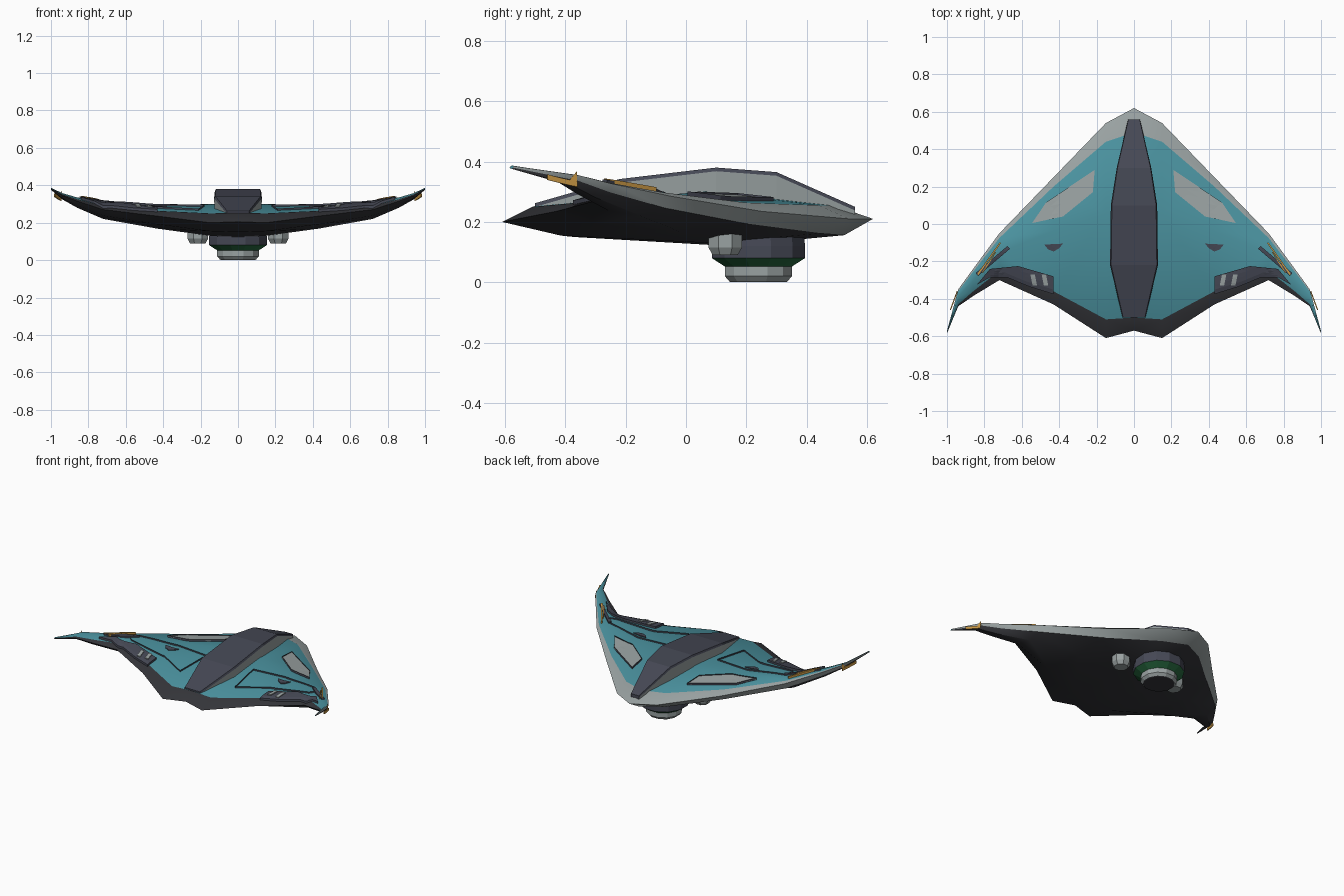
import bpy, bmesh
from math import cos, sin, pi
from mathutils import Vector
from mathutils.bvhtree import BVHTree

if "Cube" in bpy.data.objects:
    bpy.data.objects.remove(bpy.data.objects["Cube"], do_unlink=True)


def material(name, r, g, b):
    m = bpy.data.materials.new(name)
    m.use_nodes = True
    m.diffuse_color = (r, g, b, 1)
    bsdf = next(n for n in m.node_tree.nodes if n.type == 'BSDF_PRINCIPLED')
    bsdf.inputs["Base Color"].default_value = (r, g, b, 1)
    return m


teal = material("teal", .07, .29, .35)
light = material("light grey", .32, .36, .36)
slate = material("slate", .06, .065, .09)
dark = material("dark grey", .035, .036, .042)
green = material("green", .02, .14, .05)
orange = material("orange", .6, .32, .06)


def finish(name, bm, mats, smooth=None):
    bmesh.ops.recalc_face_normals(bm, faces=bm.faces)
    mesh = bpy.data.meshes.new(name)
    bm.to_mesh(mesh)
    bm.free()
    for m in mats:
        mesh.materials.append(m)
    ob = bpy.data.objects.new(name, mesh)
    bpy.context.collection.objects.link(ob)
    if smooth:
        bpy.ops.object.select_all(action='DESELECT')
        ob.select_set(True)
        bpy.context.view_layer.objects.active = ob
        bpy.ops.object.shade_smooth_by_angle(angle=smooth)
    return ob


def loft(bm, rings, row_mats):
    """Skin closed rings of points, cap both ends, colour by row."""
    vs = [[bm.verts.new(p) for p in ring] for ring in rings]
    n = len(vs[0])
    for a, b in zip(vs, vs[1:]):
        for j in range(n):
            k = (j + 1) % n
            bm.faces.new((a[j], a[k], b[k], b[j])).material_index = row_mats[j]
    bm.faces.new(vs[0])
    bm.faces.new(vs[-1])


# Wing hull: x, lead y, lead z, trail y, trail z, top z, bottom z, front band, rear band
stations = [
    (0, .62, .21, -.57, .205, .30, .12, .13, .07),
    (.15, .54, .21, -.61, .20, .30, .13, .10, .10),
    (.43, .25, .235, -.43, .235, .292, .168, .05, .07),
    (.72, -.05, .285, -.30, .27, .31, .22, .025, .05),
    (.86, -.24, .325, -.385, .315, .335, .28, .015, .025),
    (.94, -.35, .353, -.44, .345, .358, .325, .01, .01),
    (1, -.572, .385, -.585, .38, .387, .376, .003, .003),
]


def section(x, yl, zl, yt, zt, top, bot, fw, rw):
    c = yl - yt
    return [(x, yl, zl),
            (x, yl - fw, zl + (top - zl) * .5),
            (x, yl - c * .42, top),
            (x, yt + rw, zt + (top - zt) * .5),
            (x, yt, zt),
            (x, yt + c * .17, zt + (bot - zt) * .65),
            (x, yl - c * .4, bot),
            (x, yl - c * .08, zl + (bot - zl) * .6)]


sections = [section(-s[0], *s[1:]) for s in stations[:0:-1]] + [section(*s) for s in stations]
bm = bmesh.new()
loft(bm, sections, [1, 0, 0, 2, 2, 2, 2, 1])
bmesh.ops.triangulate(bm, faces=bm.faces)
surface = BVHTree.FromBMesh(bm)
finish("wing_hull", bm, [teal, light, dark], .6)

# Raised spine with a flat slate top and light sides
spine = [(.56, .03, .25), (.3, .088, .365), (.1, .118, .38), (-.22, .122, .342), (-.5, .058, .262)]
bm = bmesh.new()
loft(bm, [[(-w, y, z), (w, y, z), (w * 1.05, y, z - .012), (w, y, .21), (-w, y, .21),
           (-w * 1.05, y, z - .012)] for y, w, z in spine], [0, 0, 1, 1, 1, 0])
finish("spine", bm, [slate, light])


def plate(name, polygons, lift, mat, frame=None, keep_frame=True):
    """Mirrored plates draped over the wing; frame gives an inset border or its pane."""
    bm = bmesh.new()
    for side in (1, -1):
        for poly in polygons:
            face = bm.faces.new([bm.verts.new((x * side, y, 0)) for x, y in poly])
            if frame:
                border = bmesh.ops.inset_individual(bm, faces=[face], thickness=frame)["faces"]
                drop = [face] if keep_frame else border
                bmesh.ops.delete(bm, geom=drop, context='FACES')
    bmesh.ops.triangulate(bm, faces=bm.faces)
    bmesh.ops.subdivide_edges(bm, edges=bm.edges, cuts=3, use_grid_fill=True)
    for v in bm.verts:
        hit = surface.ray_cast(Vector((v.co.x, v.co.y, 1)), Vector((0, 0, -1)))[0]
        v.co.z = (hit or surface.find_nearest((v.co.x, v.co.y, .3))[0]).z - .004
    top = bmesh.ops.extrude_face_region(bm, geom=bm.faces[:])["geom"]
    for v in top:
        if isinstance(v, bmesh.types.BMVert):
            v.co.z += lift + .004
    finish(name, bm, [mat])


def strip(a, b, w):
    a, b = Vector(a), Vector(b)
    n = (b - a).orthogonal().normalized() * w / 2
    return [tuple(p) for p in (a + n, b + n, b - n, a - n)]


# Forward panels with dark frames
window = [(.21, .29), (.22, .17), (.38, .04), (.545, .005), (.47, .115)]
plate("window_frame", [window], .014, slate, .015)
plate("window_pane", [window], .008, light, .015, False)

# Rear wedge frames, outboard trim and small emblemless insets
wedge = [(.18, -.09), (.41, -.07), (.68, -.12), (.71, -.17), (.68, -.195), (.40, -.23), (.21, -.335)]
plate("wedge_frame", [wedge], .01, slate, .016)
plate("outboard_trim", [strip((.67, -.125), (.84, -.27), .02)], .01, slate)
plate("wing_inset", [[(.38, -.105), (.48, -.11), (.46, -.135), (.43, -.147), (.40, -.13)]], .006, slate)

# Rear vents
plate("vent_housing", [[(.43, -.28), (.43, -.375), (.56, -.335), (.68, -.285), (.77, -.285),
                        (.84, -.325), (.77, -.24), (.62, -.225)]], .014, slate)
plate("vent_slots", [[(x, -.27), (x + .024, -.27), (x + .012, -.33), (x - .012, -.33)]
                     for x in (.47, .53)], .02, light)

# Orange wingtip stripes
plate("tip_stripes", [strip((.715, -.10), (.835, -.27), .008), strip((.74, -.15), (.81, -.26), .006),
                      strip((.945, -.36), (.982, -.46), .006)], .014, orange)


def turned(name, x, y, profile, sides, mats, row_mats):
    """Stacked rings around a vertical axis."""
    bm = bmesh.new()
    rings = [[bm.verts.new((x + r * cos(2 * pi * (i + .5) / sides),
                            y + r * sin(2 * pi * (i + .5) / sides), z))
              for i in range(sides)] for r, z in profile]
    for a, b, m in zip(rings, rings[1:], row_mats):
        for i in range(sides):
            k = (i + 1) % sides
            bm.faces.new((a[i], a[k], b[k], b[i])).material_index = m
    bm.faces.new(rings[0]).material_index = row_mats[0]
    bm.faces.new(rings[-1]).material_index = row_mats[-1]
    finish(name, bm, mats)


# Belly turret: dark collar, green ring, light base with dark lens
turned("belly_turret", 0, .24,
       [(.155, .17), (.16, .12), (.16, .08), (.115, .052), (.115, .02), (.1, .003), (.095, 0)],
       12, [slate, green, light, dark], [0, 0, 1, 2, 2, 3])

# Belly sensor pods
for side, label in ((1, "left"), (-1, "right")):
    turned(label + "_belly_pod", side * .215, .13,
           [(.06, .17), (.06, .115), (.045, .09)], 8, [light], [0, 0])
